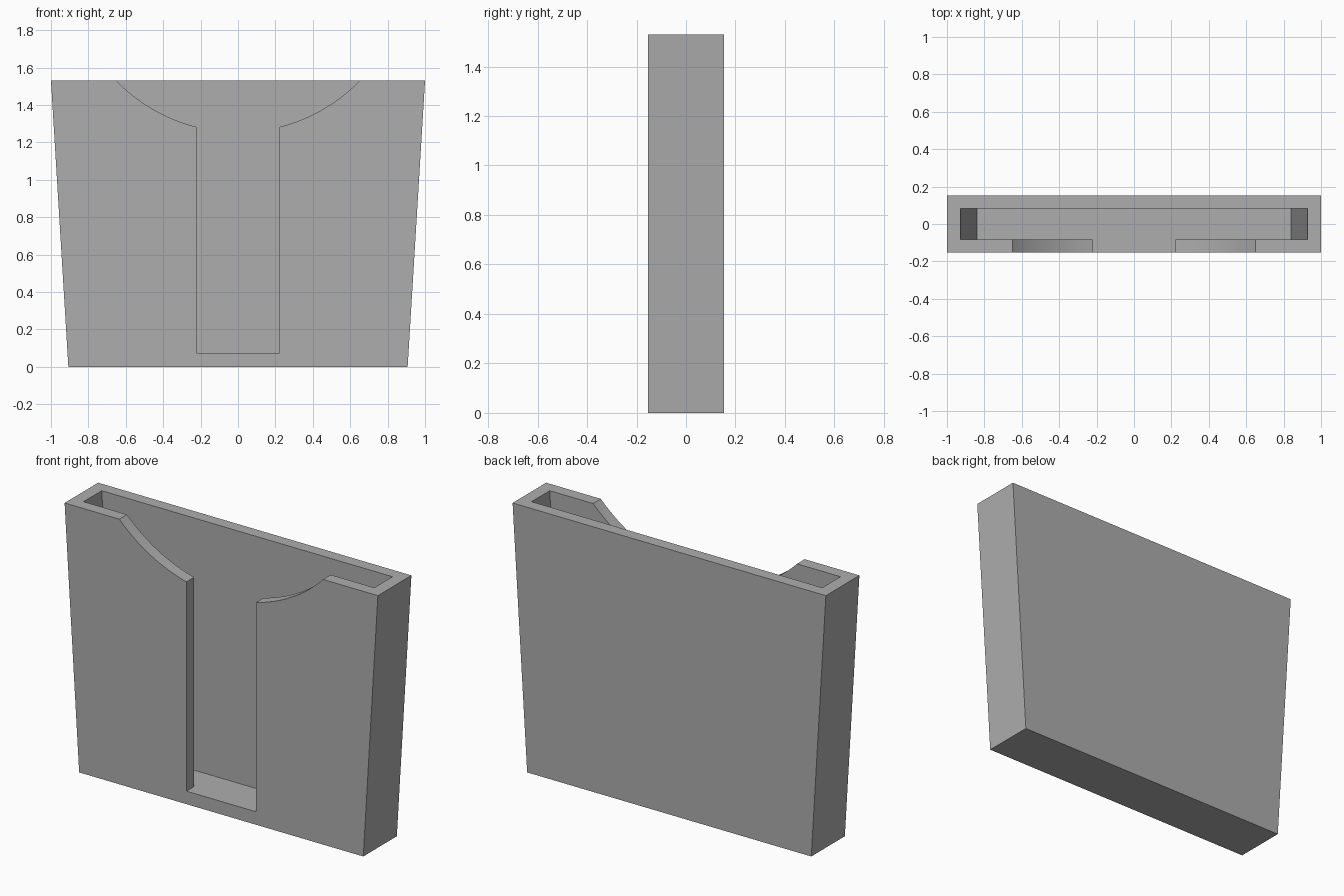
import bpy, bmesh, math

if "Cube" in bpy.data.objects:
    bpy.data.objects.remove(bpy.data.objects["Cube"], do_unlink=True)

HEIGHT, FLOOR = 1.53, 0.075
DEPTH, INNER = 0.153, 0.083          # half thicknesses of shell and cavity
TOP, BOTTOM = 1.0, 0.907             # half widths of the outer shell
WALL = 0.072
SLOT = 0.222                         # half width of the front slot
ARC_Z, ARC_R = 2.162, 0.907          # scooped opening at the slot top

grey = bpy.data.materials.new("plain grey")
grey.use_nodes = True
colour = (0.42, 0.42, 0.42, 1)
grey.diffuse_color = colour
grey.node_tree.nodes["Principled BSDF"].inputs["Base Color"].default_value = colour


def extrude_profile(name, points, y0, y1):
    """Closed solid made by sweeping an x-z profile along y."""
    bm = bmesh.new()
    face = bm.faces.new([bm.verts.new((x, y0, z)) for x, z in points])
    swept = bmesh.ops.extrude_face_region(bm, geom=[face])["geom"]
    verts = [v for v in swept if isinstance(v, bmesh.types.BMVert)]
    bmesh.ops.translate(bm, verts=verts, vec=(0, y1 - y0, 0))
    bmesh.ops.recalc_face_normals(bm, faces=bm.faces)
    mesh = bpy.data.meshes.new(name)
    bm.to_mesh(mesh)
    bm.free()
    mesh.materials.append(grey)
    obj = bpy.data.objects.new(name, mesh)
    bpy.context.collection.objects.link(obj)
    return obj


def half_width(z):
    return BOTTOM + (TOP - BOTTOM) * z / HEIGHT


def mirrored(right_side):
    return right_side + [(-x, z) for x, z in reversed(right_side)]


# Tapered outer shell
holder = extrude_profile("tapered_holder", mirrored([(BOTTOM, 0), (TOP, HEIGHT)]),
                         -DEPTH, DEPTH)

# Tapered cavity, open at the top
above = HEIGHT + 0.1
cavity = extrude_profile("cavity_cutter", mirrored(
    [(half_width(FLOOR) - WALL, FLOOR), (half_width(above) - WALL, above)]),
    -INNER, INNER)

# Front slot with a curved scoop on each side
a0 = math.asin(SLOT / ARC_R)
a1 = math.asin(0.65 / ARC_R) + 0.06
steps = 24
scoop = []
for i in range(steps + 1):
    a = a0 + (a1 - a0) * i / steps
    scoop.append((ARC_R * math.sin(a), ARC_Z - ARC_R * math.cos(a)))
slot = extrude_profile("slot_cutter", mirrored([(SLOT, FLOOR)] + scoop), -0.3, 0)

# Cut the openings
bpy.context.view_layer.objects.active = holder
for cutter in (cavity, slot):
    cutter.hide_render = True
    mod = holder.modifiers.new(cutter.name, "BOOLEAN")
    mod.operation = "DIFFERENCE"
    mod.solver = "EXACT"
    mod.object = cutter
    bpy.ops.object.modifier_apply(modifier=mod.name)
    bpy.data.objects.remove(cutter, do_unlink=True)

bpy.ops.object.select_all(action="DESELECT")
holder.select_set(True)
bpy.ops.object.shade_smooth_by_angle(angle=math.radians(30))
